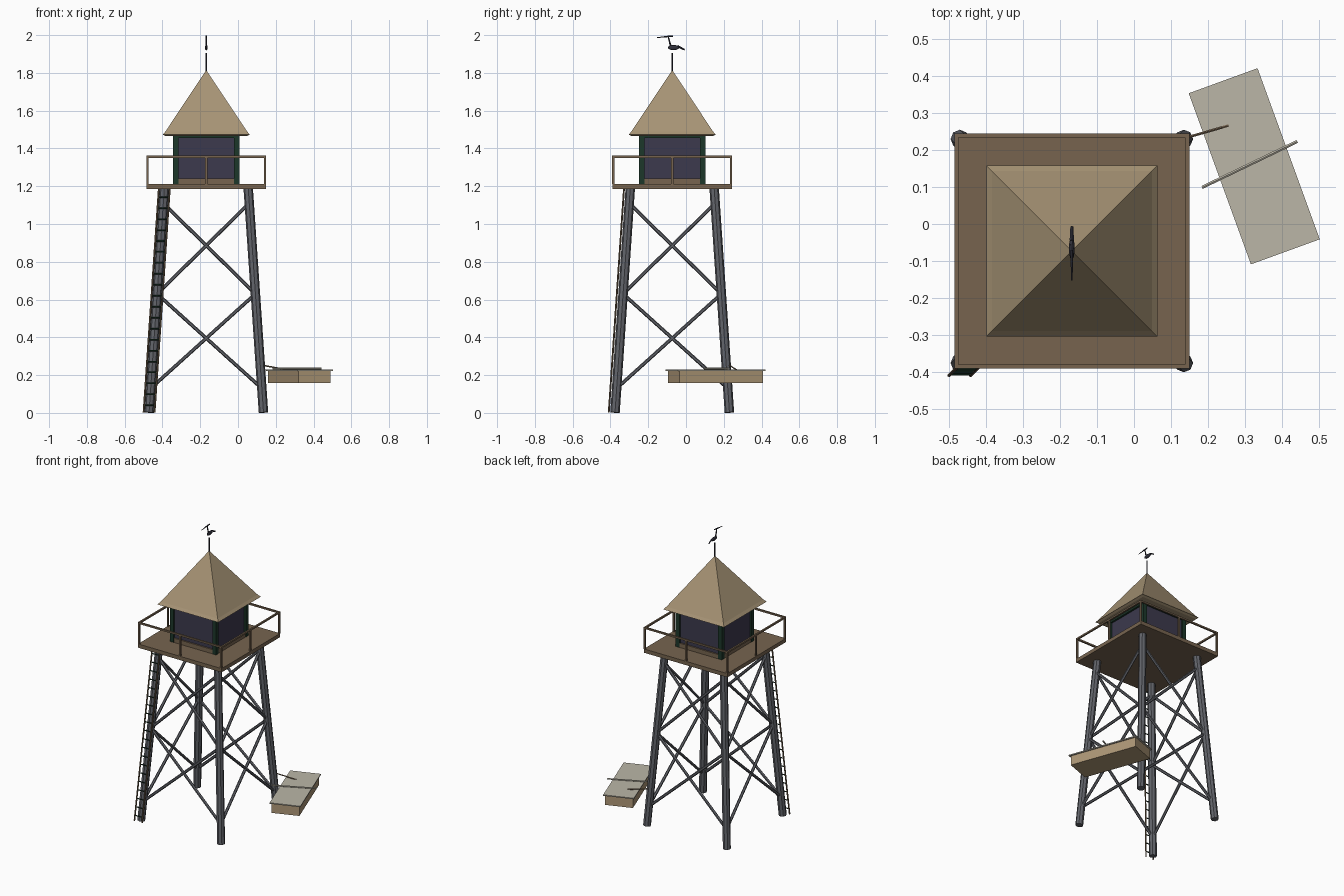
import bpy, bmesh
from math import radians
from mathutils import Vector, Matrix

if "Cube" in bpy.data.objects:
    bpy.data.objects.remove(bpy.data.objects["Cube"])

CX, CY = -0.168, -0.073   # tower axis


def material(name, rgb):
    m = bpy.data.materials.new(name)
    m.diffuse_color = tuple((c / 255) ** 2.2 for c in rgb) + (1,)
    m.use_nodes = True
    m.node_tree.nodes["Principled BSDF"].inputs["Base Color"].default_value = m.diffuse_color
    return m


STEEL = material("steel", (98, 100, 106))
WOOD = material("deck_wood", (118, 100, 80))
ROOF = material("roof_tan", (165, 146, 116))
GLASS = material("dark_glass", (62, 60, 78))
GREEN = material("dark_green", (34, 58, 46))
IRON = material("dark_iron", (52, 52, 62))
HULL = material("hull_tan", (172, 150, 118))
CANVAS = material("boat_top", (186, 181, 166))


def finish(bm, name, mat):
    bmesh.ops.recalc_face_normals(bm, faces=bm.faces[:])
    me = bpy.data.meshes.new(name)
    bm.to_mesh(me)
    bm.free()
    me.materials.append(mat)
    ob = bpy.data.objects.new(name, me)
    bpy.context.collection.objects.link(ob)
    return ob


def add_box(bm, center, size, turn=0):
    mtx = (Matrix.Translation(center) @ Matrix.Rotation(radians(turn), 4, 'Z')
           @ Matrix.Diagonal((*size, 1)))
    bmesh.ops.create_cube(bm, size=1, matrix=mtx)


def add_bar(bm, a, b, r, sides=8, r2=None):
    a, b = Vector(a), Vector(b)
    d = b - a
    mtx = Matrix.Translation((a + b) / 2) @ d.to_track_quat('Z', 'Y').to_matrix().to_4x4()
    bmesh.ops.create_cone(bm, cap_ends=True, segments=sides, radius1=r,
                          radius2=r if r2 is None else r2, depth=d.length, matrix=mtx)


def box(name, mat, center, size, turn=0):
    bm = bmesh.new()
    add_box(bm, center, size, turn)
    return finish(bm, name, mat)


def bars(name, mat, segs, r, sides=8, r2=None):
    bm = bmesh.new()
    for a, b in segs:
        add_bar(bm, a, b, r, sides, r2)
    return finish(bm, name, mat)


CORNERS = [(-1, -1), (1, -1), (1, 1), (-1, 1)]
SIDES = [(CORNERS[i], CORNERS[(i + 1) % 4]) for i in range(4)]


def leg_at(corner, z):
    h = 0.303 - 0.081 * z / 1.19
    return Vector((CX + corner[0] * h, CY + corner[1] * h, z))


# Four splayed legs
for c in CORNERS:
    name = ("front" if c[1] < 0 else "back") + ("_left" if c[0] < 0 else "_right") + "_leg"
    bars(name, STEEL, [(leg_at(c, 0.002), leg_at(c, 1.19))], 0.025)

# Two crossed braces per side on two levels
braces = []
for z0, z1 in ((0.13, 0.63), (0.63, 1.11)):
    for a, b in SIDES:
        braces += [(leg_at(a, z0), leg_at(b, z1)), (leg_at(b, z0), leg_at(a, z1))]
bars("cross_braces", STEEL, braces, 0.0095, 6)

# Ladder up the front left leg
def ladder_at(side, z):
    p = leg_at((-1, -1), z)
    return p + Vector((side * 0.029, -0.033, 0))


bars("ladder_rails", WOOD, [(ladder_at(s, 0.003), ladder_at(s, 1.19)) for s in (-1, 1)], 0.005, 6)
bars("ladder_rungs", GREEN, [(ladder_at(-1, z), ladder_at(1, z))
                             for z in (0.04 + 0.058 * i for i in range(20))], 0.004, 6)

# Deck
box("deck", WOOD, (CX, CY, 1.199), (0.634, 0.634, 0.026))

# Railing: corner and middle posts with a top rail
H = 0.312
bm = bmesh.new()
for a, b in SIDES:
    mid = ((a[0] + b[0]) / 2, (a[1] + b[1]) / 2)
    for p in (a, mid):
        add_box(bm, (CX + p[0] * H, CY + p[1] * H, 1.284), (0.011, 0.011, 0.146))
    along_x = a[1] == b[1]
    size = (2 * H + 0.011, 0.011, 0.011) if along_x else (0.011, 2 * H + 0.011, 0.011)
    add_box(bm, (CX + mid[0] * H, CY + mid[1] * H, 1.356), size)
finish(bm, "railing", WOOD)

# Cabin
box("cabin_base", WOOD, (CX, CY, 1.226), (0.344, 0.344, 0.03))
box("cabin_windows", GLASS, (CX, CY, 1.348), (0.326, 0.326, 0.216))
bm = bmesh.new()
for c in CORNERS:
    add_box(bm, (CX + c[0] * 0.161, CY + c[1] * 0.161, 1.341), (0.028, 0.028, 0.256))
add_box(bm, (CX, CY, 1.463), (0.352, 0.352, 0.018))
finish(bm, "cabin_frame", GREEN)

# Pyramid roof with a sloped eave band
bm = bmesh.new()
rings = [[bm.verts.new((CX + c[0] * h, CY + c[1] * h, z)) for c in CORNERS]
         for h, z in ((0.215, 1.466), (0.231, 1.473), (0.216, 1.49))]
apex = bm.verts.new((CX, CY, 1.815))
bm.faces.new(rings[0])
for i in range(4):
    j = (i + 1) % 4
    for lo, hi in zip(rings, rings[1:]):
        bm.faces.new((lo[i], lo[j], hi[j], hi[i]))
    bm.faces.new((rings[2][i], rings[2][j], apex))
finish(bm, "roof", ROOF)

# Roof spire and bird weather vane
bars("spire", IRON, [((CX, CY, 1.80), (CX, CY, 1.905))], 0.004)
bm = bmesh.new()
bmesh.ops.create_icosphere(bm, subdivisions=2, radius=1, matrix=Matrix.Translation(
    (CX, -0.066, 1.934)) @ Matrix.Diagonal((0.008, 0.031, 0.014, 1)))
finish(bm, "bird_body", IRON)
bars("bird_neck", IRON, [((CX, -0.08, 1.938), (CX, -0.094, 1.992))], 0.005, 6, 0.003)
bars("bird_head", IRON, [((CX, -0.07, 1.995), (CX, -0.105, 1.992))], 0.004, 6)
bars("bird_beak", IRON, [((CX, -0.10, 1.992), (CX, -0.153, 1.987))], 0.004, 6, 0.002)
bars("bird_tail", IRON, [((CX, -0.045, 1.942), (CX, -0.007, 1.922))], 0.006, 4, 0.004)

# Moored boat with flat top, cross oar and rope
box("boat_hull", HULL, (0.325, 0.156, 0.19), (0.18, 0.472, 0.066), 20)
box("boat_top", CANVAS, (0.325, 0.156, 0.226), (0.198, 0.492, 0.007), 20)
bars("boat_oar", CANVAS, [((0.184, 0.099, 0.235), (0.441, 0.223, 0.235))], 0.005, 6)
bars("mooring_rope", WOOD, [((0.13, 0.23, 0.252), (0.255, 0.266, 0.229))], 0.004, 6)
